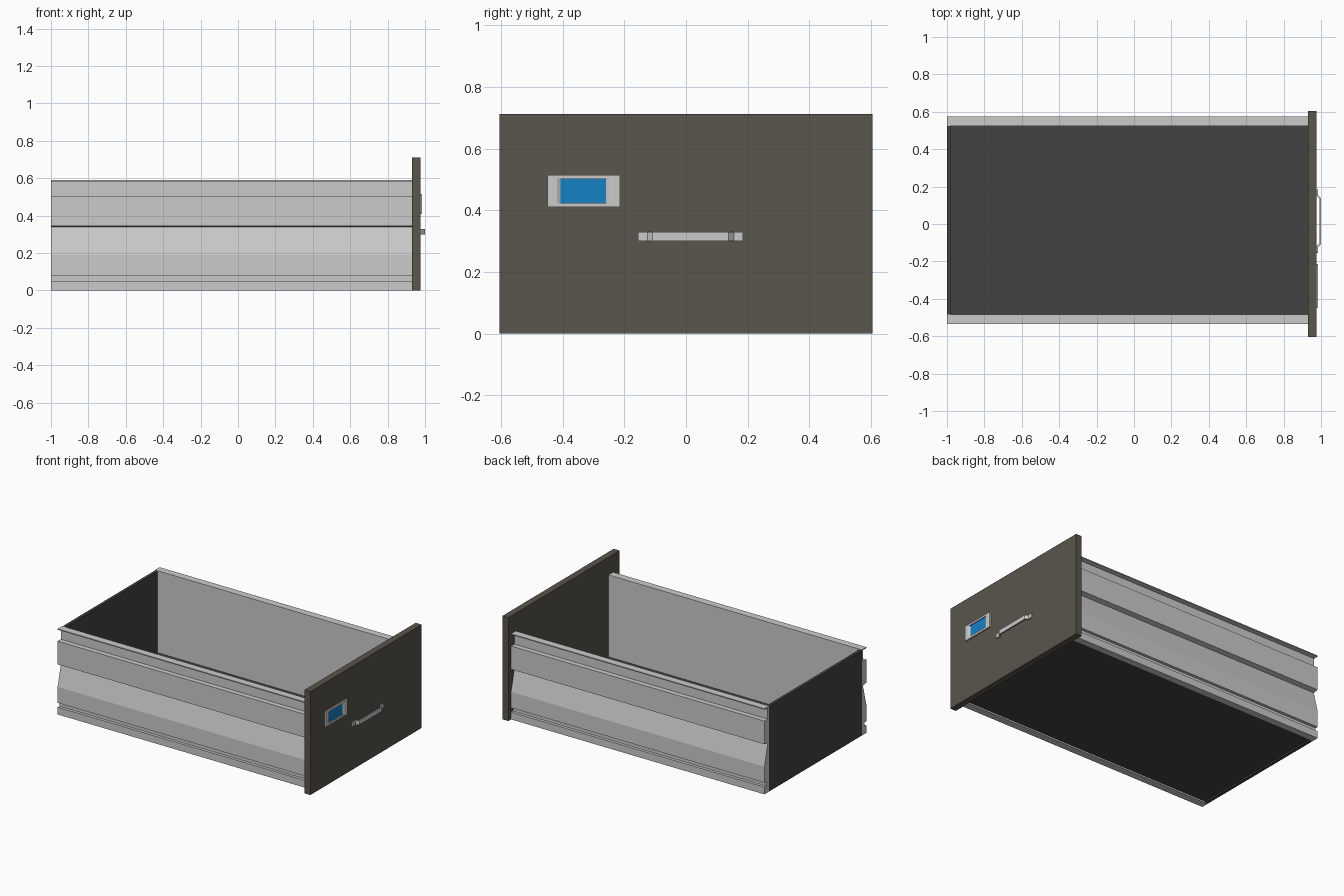
import bpy, bmesh
from mathutils import Vector

if "Cube" in bpy.data.objects:
    bpy.data.objects.remove(bpy.data.objects["Cube"])


def material(name, rgb):
    m = bpy.data.materials.new(name)
    m.diffuse_color = (*rgb, 1)
    m.use_nodes = True
    m.node_tree.nodes["Principled BSDF"].inputs["Base Color"].default_value = m.diffuse_color
    return m


def prism(name, points, offset, mat=None):
    """Extrude a closed planar outline of 3D points by an offset."""
    bm = bmesh.new()
    face = bm.faces.new([bm.verts.new(p) for p in points])
    res = bmesh.ops.extrude_face_region(bm, geom=[face])
    moved = [g for g in res["geom"] if isinstance(g, bmesh.types.BMVert)]
    bmesh.ops.translate(bm, verts=moved, vec=Vector(offset))
    bmesh.ops.recalc_face_normals(bm, faces=bm.faces)
    me = bpy.data.meshes.new(name)
    bm.to_mesh(me)
    bm.free()
    ob = bpy.data.objects.new(name, me)
    bpy.context.collection.objects.link(ob)
    if mat:
        me.materials.append(mat)
    return ob


def box(name, x, y, z, mat=None):
    pts = [(x[0], y[0], z[0]), (x[1], y[0], z[0]), (x[1], y[1], z[0]), (x[0], y[1], z[0])]
    return prism(name, pts, (0, 0, z[1] - z[0]), mat)


olive = material("dark_olive", (0.10, 0.09, 0.075))
dark = material("dark_grey", (0.055, 0.055, 0.055))
blue = material("label_blue", (0.008, 0.22, 0.55))

# Drawer front
box("front_panel", (0.93, 0.975), (-0.605, 0.605), (0, 0.712), olive)

# Side rails: (distance out from inner wall, height)
CY, INNER = 0.02, 0.505
profile = [(0, 0), (0.05, 0), (0.05, 0.05), (0.03, 0.05), (0.03, 0.08), (0.05, 0.08),
           (0.05, 0.19), (0.012, 0.34), (0.05, 0.345), (0.05, 0.505), (0.015, 0.505),
           (0.015, 0.583), (0.05, 0.583), (0.05, 0.59), (0, 0.59)]
for side, s in (("right", 1), ("left", -1)):
    prism(side + "_side_rail", [(-1, CY + s * (INNER + d), z) for d, z in profile], (1.93, 0, 0))

# Floor and back
span = (CY - INNER, CY + INNER)
box("drawer_floor", (-0.98, 0.93), span, (0.01, 0.026), dark)
box("back_panel", (-1, -0.98), span, (0, 0.587), dark)

# Bent strip handle: outer path, then inner path back
outer = [(0.975, -0.155), (0.983, -0.155), (0.983, -0.125), (1.0, -0.108),
         (1.0, 0.138), (0.983, 0.155), (0.983, 0.185), (0.975, 0.185)]
inner = [(0.975, 0.151), (0.992, 0.134), (0.992, -0.104), (0.975, -0.121)]
prism("handle", [(x, y, 0.30) for x, y in outer + inner], (0, 0, 0.03))

# Label holder: bevelled side bars, top and bottom bars, blue card
for name, y0, y1, y2 in (("label_bar_left", -0.45, -0.418, -0.408),
                         ("label_bar_right", -0.215, -0.25, -0.26)):
    prism(name, [(0.975, y0, 0.41), (0.985, y0, 0.41), (0.985, y1, 0.41),
                 (0.979, y2, 0.41), (0.975, y2, 0.41)], (0, 0, 0.105))
for name, z in (("label_bar_bottom", (0.41, 0.424)), ("label_bar_top", (0.502, 0.515))):
    box(name, (0.975, 0.985), (-0.42, -0.248), z)
box("label_card", (0.975, 0.979), (-0.408, -0.26), (0.424, 0.502), blue)
